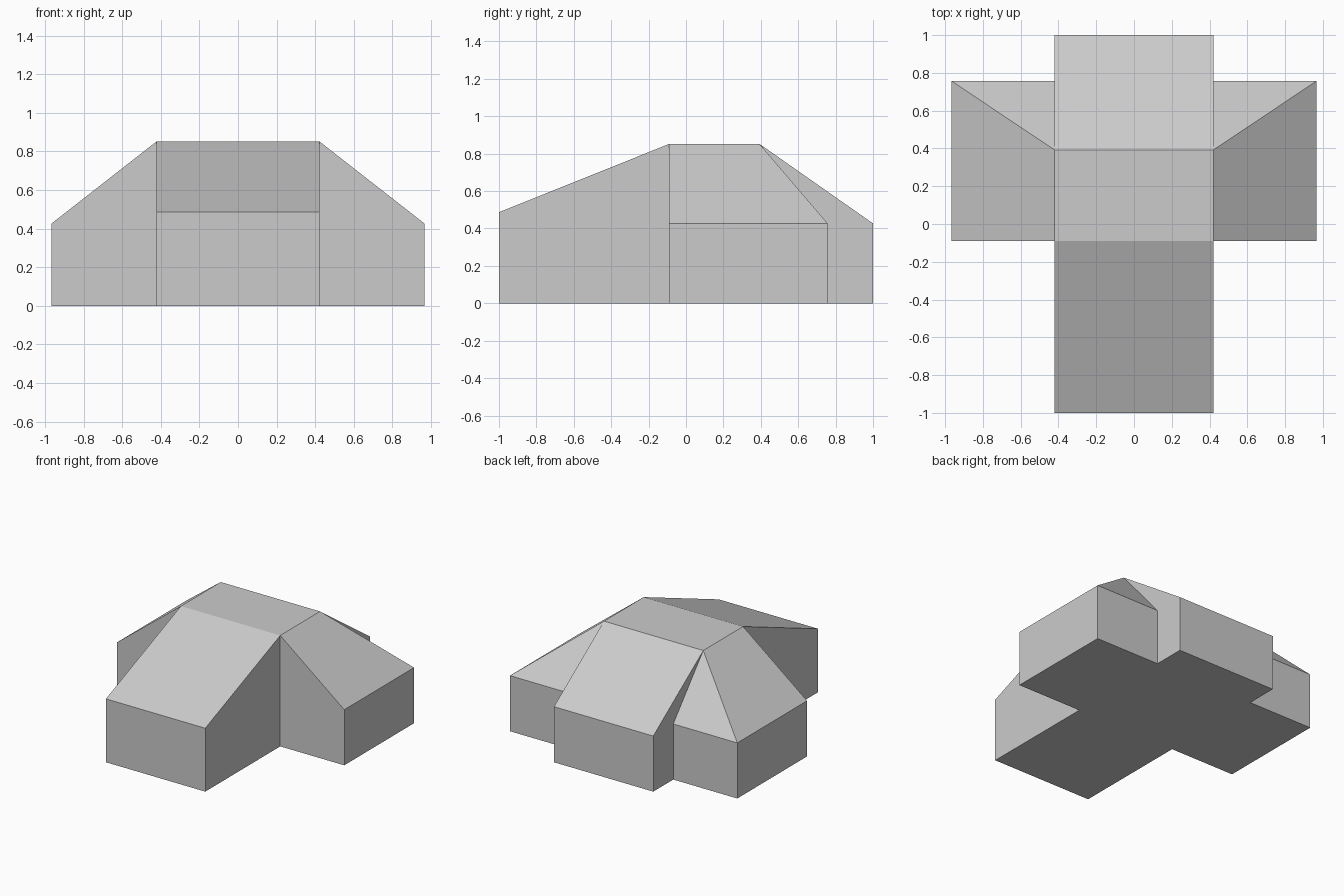
import bpy, bmesh

if "Cube" in bpy.data.objects:
    bpy.data.objects.remove(bpy.data.objects["Cube"])

BX, WX = 0.422, 0.966               # half width of body, outer x of wings
Y0, Y1, RIDGE = -0.09, 0.757, 0.393  # wing front, wing back, rear edge of flat roof
TOP, EAVE, FRONT_EAVE = 0.852, 0.427, 0.487


def mirrored_part(name, faces):
    """Build the right half from outlines, then mirror it across x = 0."""
    bm = bmesh.new()
    for outline in faces:
        bm.faces.new([bm.verts.new(p) for p in outline])
    bmesh.ops.remove_doubles(bm, verts=bm.verts, dist=1e-4)
    mesh = bpy.data.meshes.new(name)
    bm.to_mesh(mesh)
    bm.free()
    obj = bpy.data.objects.new(name, mesh)
    bpy.context.collection.objects.link(obj)
    mod = obj.modifiers.new("Mirror", 'MIRROR')
    mod.merge_threshold = 1e-4
    return obj


def side(x, outline):
    return [(x, y, z) for y, z in outline]


# Main hall: profile swept across the width, sides open where the wings join
profile = [(-1, 0), (-1, FRONT_EAVE), (Y0, TOP), (RIDGE, TOP), (1, EAVE), (1, 0)]
hall = []
for (ya, za), (yb, zb) in zip(profile, profile[1:] + profile[:1]):
    hall.append([(0, ya, za), (BX, ya, za), (BX, yb, zb), (0, yb, zb)])
hall.append(side(BX, [(-1, 0), (Y0, 0), (Y0, TOP), (-1, FRONT_EAVE)]))
hall.append(side(BX, [(RIDGE, TOP), (Y1, EAVE), (1, EAVE)]))
hall.append(side(BX, [(Y1, 0), (1, 0), (1, EAVE), (Y1, EAVE)]))

# Side wings: walls, floor, sloped roof and triangular back hip
wings = [
    [(BX, Y0, 0), (WX, Y0, 0), (WX, Y0, EAVE), (BX, Y0, TOP)],
    side(WX, [(Y0, 0), (Y1, 0), (Y1, EAVE), (Y0, EAVE)]),
    [(WX, Y1, 0), (BX, Y1, 0), (BX, Y1, EAVE), (WX, Y1, EAVE)],
    [(BX, Y0, 0), (BX, Y1, 0), (WX, Y1, 0), (WX, Y0, 0)],
    [(BX, Y0, TOP), (WX, Y0, EAVE), (WX, Y1, EAVE), (BX, RIDGE, TOP)],
    [(BX, RIDGE, TOP), (WX, Y1, EAVE), (BX, Y1, EAVE)],
]


# Outward normals for the open shells, judged from a point inside each part
def orient(obj, inside):
    bm = bmesh.new()
    bm.from_mesh(obj.data)
    for f in bm.faces:
        f.normal_update()
        away = f.calc_center_median()
        away = away - type(away)(inside)
        if f.normal.dot(away) < 0:
            f.normal_flip()
    bm.to_mesh(obj.data)
    bm.free()


orient(mirrored_part("main_hall", hall), (0, 0.1, 0.3))
orient(mirrored_part("side_wings", wings), (0.6, 0.3, 0.2))
